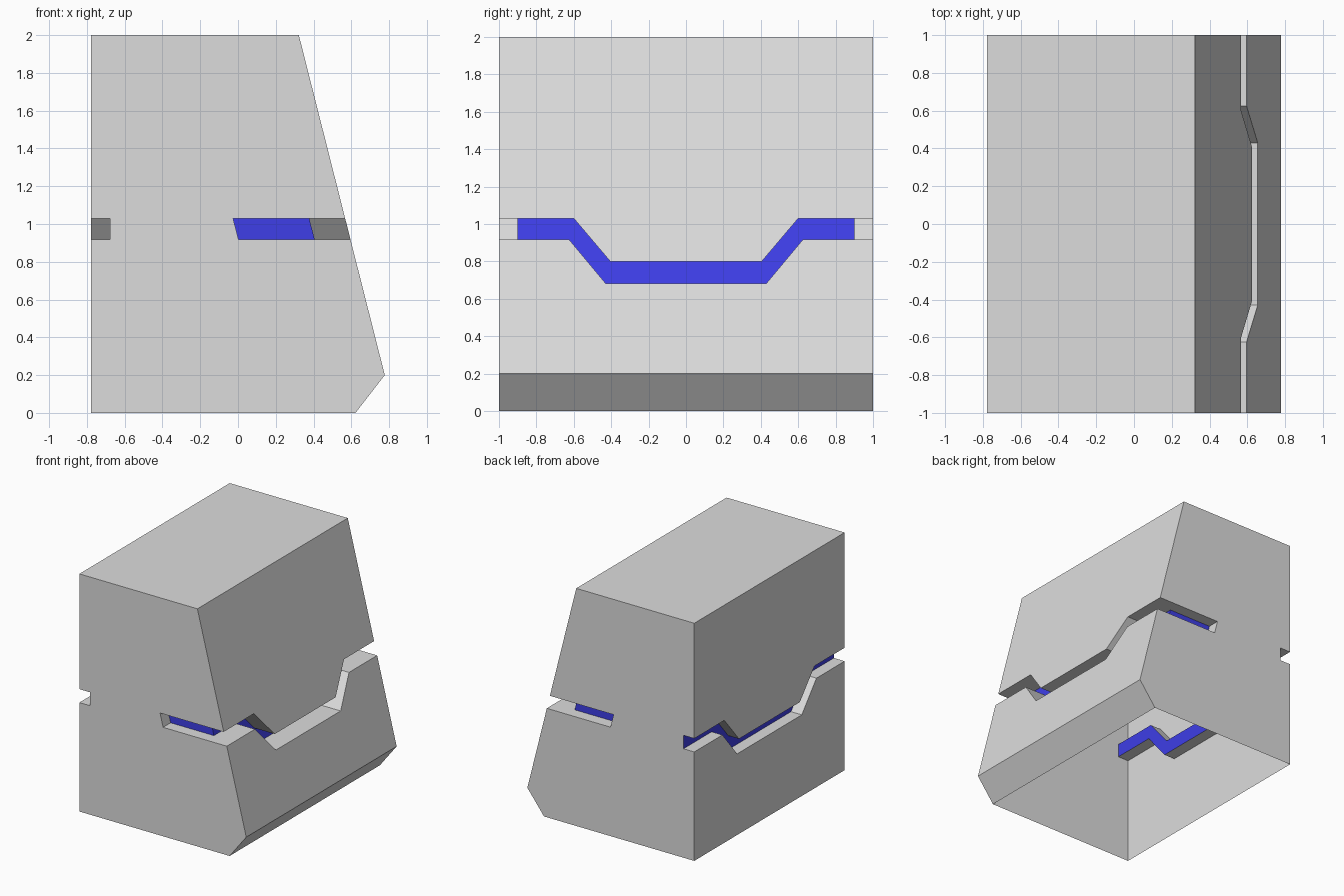
import bpy
import bmesh

if "Cube" in bpy.data.objects:
    bpy.data.objects.remove(bpy.data.objects["Cube"], do_unlink=True)


def make_material(name, color):
    mat = bpy.data.materials.new(name)
    mat.use_nodes = True
    mat.diffuse_color = color
    mat.node_tree.nodes["Principled BSDF"].inputs["Base Color"].default_value = color
    return mat


grey = make_material("shell grey", (0.72, 0.72, 0.72, 1))
blue = make_material("strip blue", (0.058, 0.058, 0.95, 1))

# Main dimensions
LEFT_X, TOP_X, BELT_X = -0.777, 0.322, 0.777
BELT_Z, TOP_Z = 0.2, 2.0
LOW, HIGH = 0.917, 1.03          # groove height at the ends
DEPTH_SLOPE, DEPTH_BACK, SLOT_Y = 0.19, 0.1, 0.9
SLOT_END = 0.593                 # slot length measured from the sloped side


def slope_x(z):
    return BELT_X + (TOP_X - BELT_X) * (z - BELT_Z) / (TOP_Z - BELT_Z)


def prism(name, first, second):
    """Solid between two matching outlines."""
    bm = bmesh.new()
    a = [bm.verts.new(p) for p in first]
    b = [bm.verts.new(p) for p in second]
    bm.faces.new(a)
    bm.faces.new(b[::-1])
    for i in range(len(a)):
        j = (i + 1) % len(a)
        bm.faces.new((a[i], b[i], b[j], a[j]))
    bmesh.ops.recalc_face_normals(bm, faces=bm.faces)
    mesh = bpy.data.meshes.new(name)
    bm.to_mesh(mesh)
    bm.free()
    obj = bpy.data.objects.new(name, mesh)
    bpy.context.scene.collection.objects.link(obj)
    return obj


# Body: side profile extruded along y
profile = [(LEFT_X, 0), (0.622, 0), (BELT_X, BELT_Z), (TOP_X, TOP_Z), (LEFT_X, TOP_Z)]
body = prism("body_shell", [(x, -1, z) for x, z in profile], [(x, 1, z) for x, z in profile])
body.data.materials.append(grey)
body.data.materials.append(blue)

# Stepped groove outline, mirrored front to back
upper = [(1.1, HIGH), (0.6, HIGH), (0.405, 0.8)]
lower = [(1.1, LOW), (0.625, LOW), (0.43, 0.683)]
groove = ([(-y, z) for y, z in upper] + upper[::-1]
          + lower + [(-y, z) for y, z in lower[::-1]])

cutters = [
    prism("sloped_side_groove_cutter",
          [(slope_x(z) - DEPTH_SLOPE, y, z) for y, z in groove],
          [(1.0, y, z) for y, z in groove]),
    prism("upright_side_groove_cutter",
          [(LEFT_X + DEPTH_BACK, y, z) for y, z in groove],
          [(-1.0, y, z) for y, z in groove]),
]

# Slots at the front and back that run into the sloped groove
slot = [(slope_x(LOW) - SLOT_END, LOW), (1.0, LOW),
        (1.0, HIGH), (slope_x(HIGH) - SLOT_END, HIGH)]
for name, s in (("front", -1), ("back", 1)):
    cutters.append(prism(name + "_slot_cutter",
                         [(x, s * SLOT_Y, z) for x, z in slot],
                         [(x, s * 1.1, z) for x, z in slot]))

for cutter in cutters:
    cutter.hide_render = True
    mod = body.modifiers.new(cutter.name, "BOOLEAN")
    mod.operation = "DIFFERENCE"
    mod.solver = "EXACT"
    mod.object = cutter

# Bake the cuts, then drop the cutters
bpy.context.view_layer.update()
graph = bpy.context.evaluated_depsgraph_get()
baked = bpy.data.meshes.new_from_object(body.evaluated_get(graph))
body.modifiers.clear()
body.data = baked
for cutter in cutters:
    bpy.data.objects.remove(cutter, do_unlink=True)
baked.materials.clear()
baked.materials.append(grey)
baked.materials.append(blue)

# Open underside, blue groove floors
bm = bmesh.new()
bm.from_mesh(baked)
bm.normal_update()
bottom = [f for f in bm.faces if f.normal.z < -0.9 and f.calc_center_median().z < 0.01]
bmesh.ops.delete(bm, geom=bottom, context="FACES_ONLY")
for f in bm.faces:
    c, n = f.calc_center_median(), f.normal
    on_slope = n.x > 0.9 and abs(c.x - slope_x(c.z) + DEPTH_SLOPE) < 0.01
    on_upright = n.x < -0.9 and abs(c.x - LEFT_X - DEPTH_BACK) < 0.01
    on_slot = abs(n.y) > 0.9 and abs(abs(c.y) - SLOT_Y) < 0.01
    f.material_index = 1 if on_slope or on_upright or on_slot else 0
    f.smooth = False
bm.to_mesh(baked)
bm.free()
